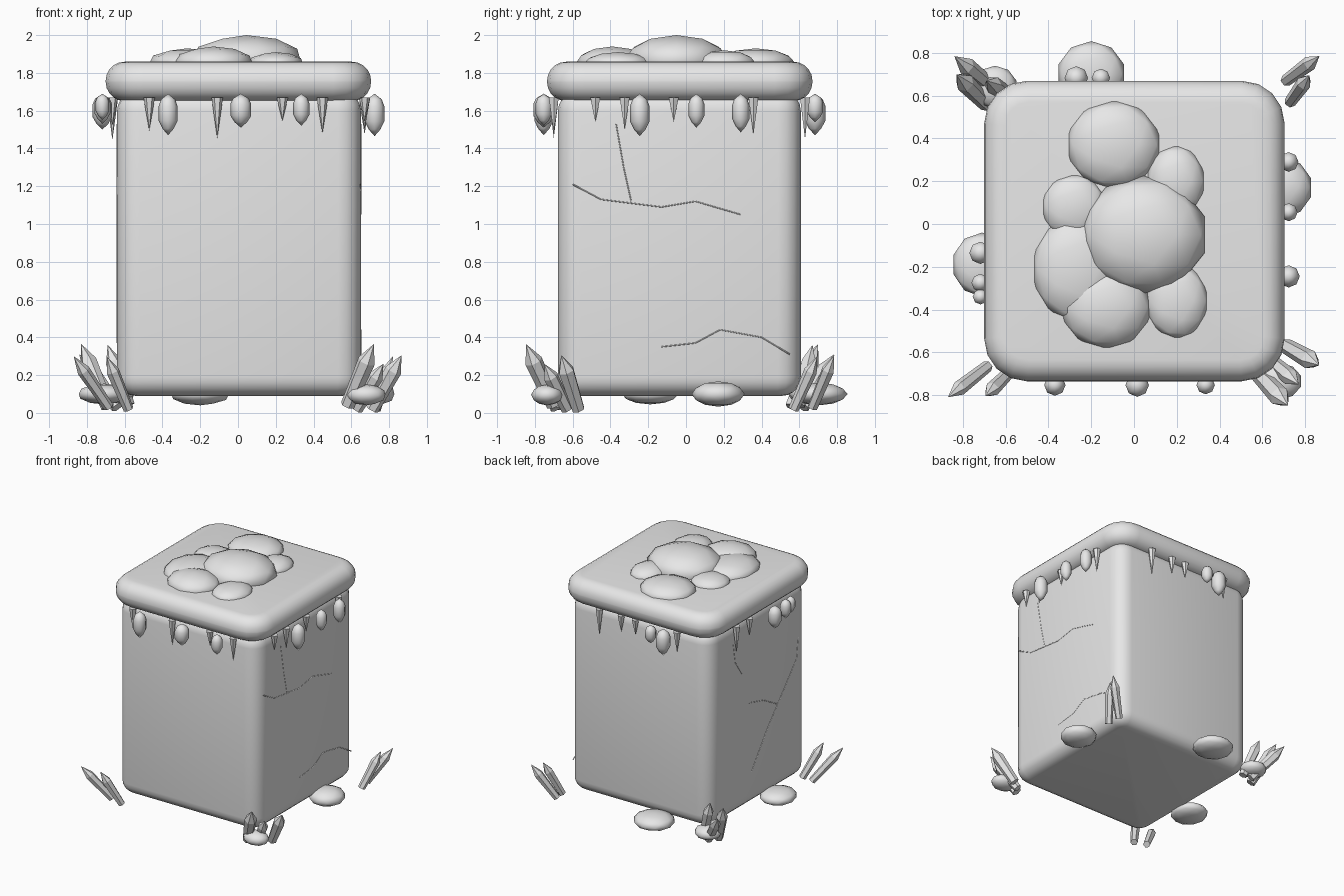
import bpy, bmesh, math
from mathutils import Vector, Matrix

cube = bpy.data.objects.get("Cube")
if cube:
    bpy.data.objects.remove(cube, do_unlink=True)

grey = bpy.data.materials.new("stone_grey")
grey.use_nodes = True
grey.diffuse_color = (0.8, 0.8, 0.8, 1)
grey.node_tree.nodes["Principled BSDF"].inputs["Base Color"].default_value = (0.8, 0.8, 0.8, 1)


def finish(name, bm, smooth=None):
    bmesh.ops.recalc_face_normals(bm, faces=bm.faces)
    mesh = bpy.data.meshes.new(name)
    bm.to_mesh(mesh)
    bm.free()
    mesh.materials.append(grey)
    obj = bpy.data.objects.new(name, mesh)
    bpy.context.collection.objects.link(obj)
    if smooth:
        bpy.ops.object.select_all(action='DESELECT')
        obj.select_set(True)
        bpy.context.view_layer.objects.active = obj
        bpy.ops.object.shade_smooth_by_angle(angle=math.radians(smooth))
    return obj


def rounded_block(name, centre, size, corner, edge):
    """Box with round upright corners, then round top and bottom rims."""
    bm = bmesh.new()
    bmesh.ops.create_cube(bm, size=1)
    bmesh.ops.transform(bm, verts=bm.verts,
                        matrix=Matrix.Translation(centre) @ Matrix.Diagonal((*size, 1)))
    upright = [e for e in bm.edges if abs(e.verts[0].co.z - e.verts[1].co.z) > 0.01]
    bmesh.ops.bevel(bm, geom=upright, offset=corner, segments=4, profile=0.5, affect='EDGES')
    bm.normal_update()
    rims = [e for e in bm.edges if any(abs(f.normal.z) > 0.9 for f in e.link_faces)]
    bmesh.ops.bevel(bm, geom=rims, offset=edge, segments=5, profile=0.5, affect='EDGES')
    return finish(name, bm, 40)


def blob(name, centre, radii):
    bm = bmesh.new()
    bmesh.ops.create_icosphere(bm, subdivisions=2, radius=1)
    bmesh.ops.transform(bm, verts=bm.verts,
                        matrix=Matrix.Translation(centre) @ Matrix.Diagonal((*radii, 1)))
    return finish(name, bm, 50)


def spike(name, start, end, profile, sides, smooth=None):
    """Turned shape from start to end; profile holds (radius, fraction of length)."""
    start, end = Vector(start), Vector(end)
    axis = end - start
    turn = axis.to_track_quat('Z', 'Y')
    bm = bmesh.new()
    rings = []
    for r, t in profile:
        count = sides if r else 1
        rings.append([bm.verts.new(start + axis * t + turn @ Vector(
            (r * math.cos(math.tau * i / sides), r * math.sin(math.tau * i / sides), 0)))
            for i in range(count)])
    for a, b in zip(rings, rings[1:]):
        for i in range(sides):
            j = (i + 1) % sides
            corners = [a[i % len(a)], a[j % len(a)], b[j % len(b)], b[i % len(b)]]
            bm.faces.new(list(dict.fromkeys(corners)))
    for ring in (rings[0], rings[-1]):
        if len(ring) > 2:
            bm.faces.new(ring)
    return finish(name, bm, smooth)


# Body and overhanging lid
rounded_block("body", (0.005, -0.035, 0.895), (1.29, 1.285, 1.61), 0.12, 0.1)
rounded_block("lid", (0.002, -0.033, 1.755), (1.405, 1.405, 0.208), 0.2, 0.1)

# Mound of flattened lumps on the lid: x, y, radius x, radius y, peak
for i, (x, y, rx, ry, peak) in enumerate([
        (0.045, -0.05, 0.3, 0.275, 2.0), (-0.095, 0.37, 0.225, 0.21, 1.93),
        (0.195, 0.2, 0.14, 0.17, 1.92), (-0.28, 0.08, 0.155, 0.155, 1.91),
        (-0.27, -0.21, 0.21, 0.25, 1.93), (-0.13, -0.39, 0.215, 0.195, 1.94),
        (0.2, -0.36, 0.15, 0.18, 1.91)]):
    base = 1.87 if i == 0 else 1.85
    blob(f"lid_lump_{i}", (x, y, base), (rx, ry, peak - base))

# Icicles and drops under each side of the lid
SIDES = {
    "front": (lambda u, d: (u, -0.035 - d),
              [(-0.47, 1.495), (-0.11, 1.455), (0.235, 1.545), (0.447, 1.48)],
              [(-0.37, 1.47, 0.05), (0.015, 1.51, 0.055), (0.335, 1.52, 0.043)]),
    "left": (lambda u, d: (d + 0.005, u),
             [(-0.48, 1.54), (-0.325, 1.5), (-0.065, 1.54), (0.357, 1.475)],
             [(-0.245, 1.465, 0.052), (0.055, 1.51, 0.042), (0.29, 1.485, 0.046)]),
    "back": (lambda u, d: (u, d - 0.035),
             [(0.35, 1.45), (0.15, 1.53), (0.02, 1.54), (-0.36, 1.5)],
             [(-0.27, 1.47, 0.055), (-0.155, 1.54, 0.043)]),
    "right": (lambda u, d: (-d, u),
              [(0.29, 1.445), (0.12, 1.52)],
              [(-0.135, 1.5, 0.052), (-0.275, 1.53, 0.042), (-0.34, 1.55, 0.036)]),
}
for side, (place, icicles, drops) in SIDES.items():
    for i, (u, tip) in enumerate(icicles):
        x, y = place(u, 0.665)
        spike(f"{side}_icicle_{i}", (x, y, 1.67), (x, y, tip),
              [(0.03, 0), (0.02, 0.35), (0, 1)], 6, 40)
    for i, (u, tip, r) in enumerate(drops):
        x, y = place(u, 0.718)
        spike(f"{side}_drop_{i}", (x, y, 1.69), (x, y, tip),
              [(0, 0), (r * 0.75, 0.14), (r, 0.3), (r, 0.65), (r * 0.6, 0.84), (0, 1)], 8, 60)

# Crystal clusters at the foot of each corner: base, tip, radius
CLUSTERS = {
    "front_right": [((-0.685, -0.665, 0.03), (-0.87, -0.81, 0.3), 0.035),
                    ((-0.58, -0.69, 0.02), (-0.695, -0.805, 0.3), 0.035)],
    "front_left": [((0.58, -0.7, 0.04), (0.72, -0.848, 0.365), 0.048),
                   ((0.71, -0.57, 0.02), (0.866, -0.66, 0.305), 0.045),
                   ((0.63, -0.63, 0.02), (0.77, -0.75, 0.26), 0.04)],
    "back_left": [((0.71, 0.67, 0.03), (0.867, 0.785, 0.305), 0.035),
                  ((0.73, 0.57, 0.02), (0.82, 0.695, 0.3), 0.035)],
    "back_right": [((-0.64, 0.62, 0.03), (-0.84, 0.785, 0.31), 0.042),
                   ((-0.69, 0.56, 0.03), (-0.83, 0.7, 0.365), 0.045),
                   ((-0.58, 0.6, 0.04), (-0.69, 0.67, 0.36), 0.042)],
}
for corner, crystals in CLUSTERS.items():
    for i, (start, end, r) in enumerate(crystals):
        spike(f"{corner}_crystal_{i}", start, end,
              [(r * 0.8, 0), (r, 0.72), (0, 1)], 6)

# Flat stones around the foot
for name, centre, radii in [
        ("left_stone", (0.695, 0.17, 0.1), (0.14, 0.14, 0.067)),
        ("right_stone", (-0.71, -0.19, 0.1), (0.14, 0.15, 0.055)),
        ("back_stone", (-0.2, 0.7, 0.1), (0.16, 0.155, 0.06)),
        ("front_left_stone", (0.68, -0.735, 0.095), (0.105, 0.085, 0.055)),
        ("back_right_stone", (-0.65, 0.64, 0.1), (0.105, 0.1, 0.055))]:
    blob(name, centre, radii)

# Hairline cracks on the two side walls: runs of (y, z)
CRACKS = {
    "left_wall_cracks": (0.649, [
        [(-0.37, 1.53), (-0.33, 1.3), (-0.29, 1.12)],
        [(-0.6, 1.21), (-0.45, 1.13), (-0.13, 1.09), (0.05, 1.12), (0.29, 1.05)],
        [(-0.13, 0.35), (0.05, 0.37), (0.18, 0.44), (0.4, 0.4), (0.55, 0.31)]]),
    "right_wall_cracks": (-0.639, [
        [(-0.55, 1.25), (-0.53, 1.08), (-0.32, 0.84), (-0.15, 0.65), (0.06, 0.37)],
        [(0.09, 0.95), (-0.1, 0.9), (-0.28, 0.8)],
        [(0.3, 1.53), (0.27, 1.35), (0.18, 1.22)]]),
}
for name, (x, runs) in CRACKS.items():
    curve = bpy.data.curves.new(name, 'CURVE')
    curve.dimensions = '3D'
    curve.bevel_depth = 0.004
    curve.bevel_resolution = 0
    for run in runs:
        line = curve.splines.new('POLY')
        line.points.add(len(run) - 1)
        for point, (y, z) in zip(line.points, run):
            point.co = (x, y, z, 1)
    curve.materials.append(grey)
    bpy.context.collection.objects.link(bpy.data.objects.new(name, curve))
